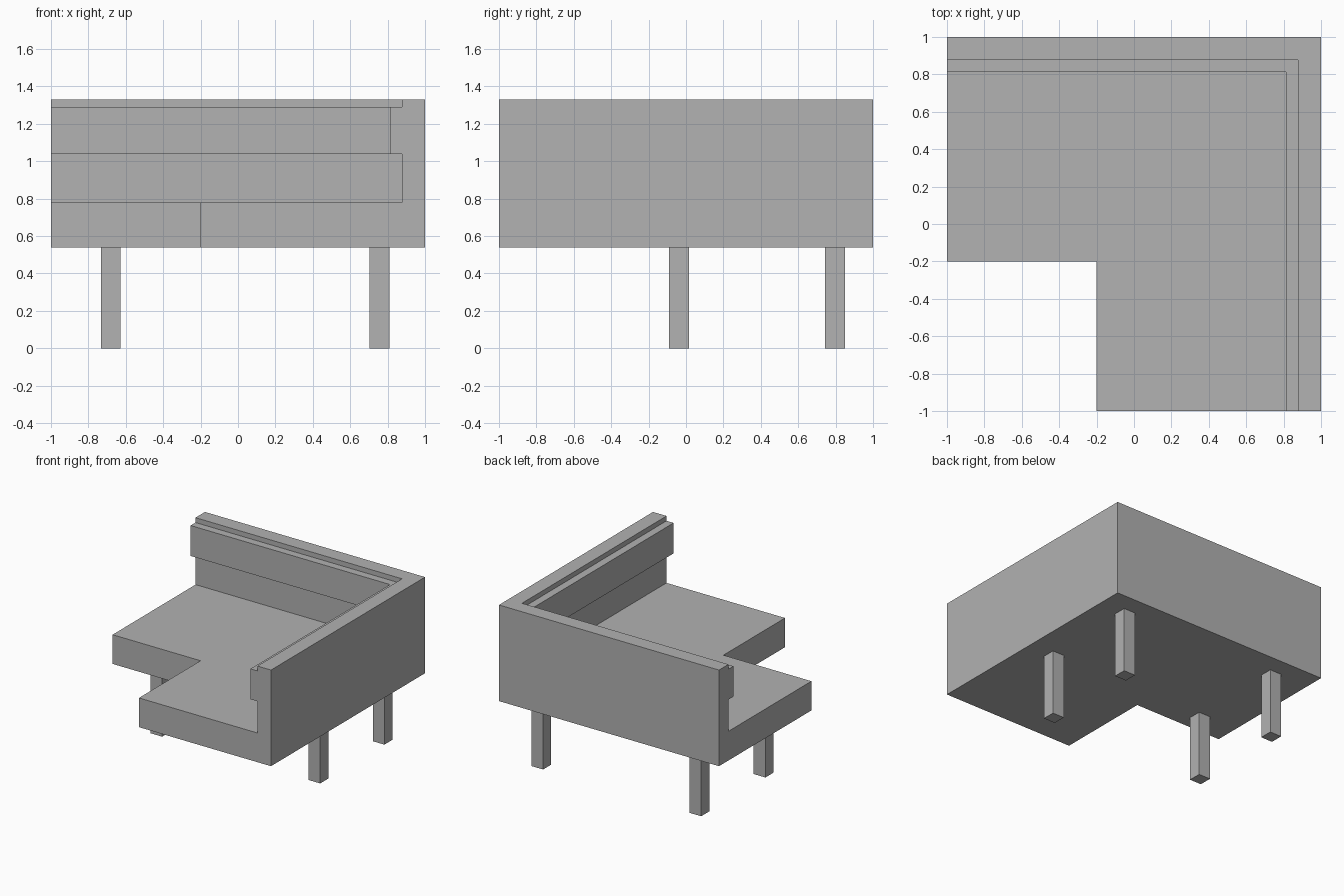
import bpy
import bmesh

if "Cube" in bpy.data.objects:
    bpy.data.objects.remove(bpy.data.objects["Cube"], do_unlink=True)

grey = bpy.data.materials.new("plain_grey")
grey.use_nodes = True
colour = (0.445, 0.445, 0.445, 1)
grey.diffuse_color = colour
grey.node_tree.nodes["Principled BSDF"].inputs["Base Color"].default_value = colour

BASE, SEAT, TOP = 0.54, 0.78, 1.33      # heights
WALL, PAD, DEPTH = 0.123, 0.187, 1.2    # distances in from the outer walls
PAD_LOW, PAD_HIGH = 1.04, 1.29


def finish(bm, name):
    bmesh.ops.recalc_face_normals(bm, faces=bm.faces)
    mesh = bpy.data.meshes.new(name)
    bm.to_mesh(mesh)
    bm.free()
    mesh.materials.append(grey)
    obj = bpy.data.objects.new(name, mesh)
    bpy.context.collection.objects.link(obj)
    return obj


# Corner sofa body: seat, backrest and raised back pad as one mitred sweep
profile = [(0, BASE), (0, TOP), (WALL, TOP), (WALL, PAD_HIGH), (PAD, PAD_HIGH),
           (PAD, PAD_LOW), (WALL, PAD_LOW), (WALL, SEAT), (DEPTH, SEAT), (DEPTH, BASE)]
stations = [lambda d: (-1, 1 - d), lambda d: (1 - d, 1 - d), lambda d: (1 - d, -1)]

bm = bmesh.new()
rings = [[bm.verts.new((*place(d), z)) for d, z in profile] for place in stations]
for a, b in zip(rings, rings[1:]):
    for i in range(len(profile)):
        j = (i + 1) % len(profile)
        bm.faces.new((a[i], a[j], b[j], b[i]))
bm.faces.new(rings[0])
bm.faces.new(rings[-1])
# Remove the mitre seams on flat surfaces
bmesh.ops.dissolve_limit(bm, angle_limit=0.01, verts=bm.verts, edges=bm.edges)
finish(bm, "sofa_body")


# Square legs
def leg(name, x, y, width=0.106):
    bm = bmesh.new()
    bmesh.ops.create_cube(bm, size=1)
    bmesh.ops.scale(bm, vec=(width, width, BASE), verts=bm.verts)
    bmesh.ops.translate(bm, vec=(x, y, BASE / 2), verts=bm.verts)
    finish(bm, name)


for side, x in (("right", -0.68), ("left", 0.757)):
    for end, y in (("front", -0.037), ("back", 0.797)):
        leg(f"{end}_{side}_leg", x, y)
